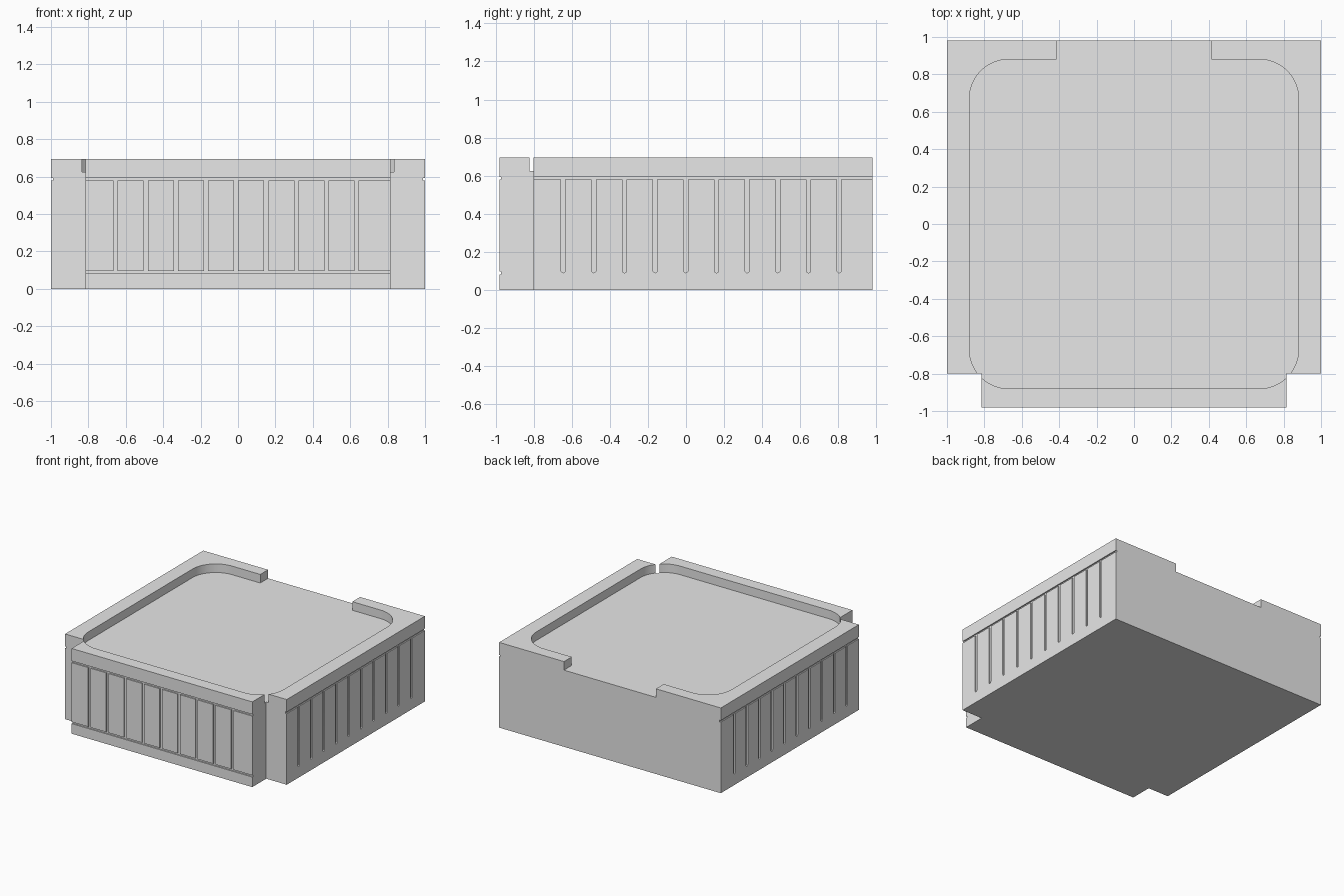
import bpy
import bmesh
from math import cos, sin, radians

old = bpy.data.objects.get("Cube")
if old:
    bpy.data.objects.remove(old, do_unlink=True)

TOP, FLOOR = 0.695, 0.625      # rim height and tray floor height
BACK, STEP = 0.98, -0.80       # rear face and the shoulder behind the front panel
PANEL = 0.815                  # half width of the front panel
DEPTH, HALF = 0.01, 0.011      # groove depth and half width
PITCH = 0.161                  # groove spacing
LOW, HIGH = 0.089, 0.586       # centre heights of the horizontal grooves

grey = bpy.data.materials.new("plain_grey")
grey.use_nodes = True
colour = (0.8, 0.8, 0.8, 1)
grey.diffuse_color = colour
grey.node_tree.nodes["Principled BSDF"].inputs["Base Color"].default_value = colour


def along_z(u, v, w):
    return (u, v, w)


def along_x(u, v, w):
    return (w, u, v)


def prism(bm, outline, start, end, place=along_z):
    """Extrude a 2D outline between two positions on one axis."""
    face = bm.faces.new([bm.verts.new(place(u, v, start)) for u, v in outline])
    geom = bmesh.ops.extrude_face_region(bm, geom=[face])["geom"]
    shift = place(0, 0, end - start)
    bmesh.ops.translate(bm, vec=shift, verts=[g for g in geom if isinstance(g, bmesh.types.BMVert)])


def box(bm, x, y, z):
    prism(bm, [(x[0], y[0]), (x[1], y[0]), (x[1], y[1]), (x[0], y[1])], *z)


def finish(name, bm):
    bmesh.ops.recalc_face_normals(bm, faces=bm.faces)
    mesh = bpy.data.meshes.new(name)
    bm.to_mesh(mesh)
    bm.free()
    mesh.materials.append(grey)
    obj = bpy.data.objects.new(name, mesh)
    bpy.context.collection.objects.link(obj)
    return obj


def arc(cx, cy, r, start, end, steps):
    angles = [radians(start + (end - start) * i / steps) for i in range(steps + 1)]
    return [(cx + r * cos(a), cy + r * sin(a)) for a in angles]


def carve(target, name, bm):
    """Subtract the cutter and remove it afterwards."""
    cutter = finish(name, bm)
    cutter.hide_render = True
    mod = target.modifiers.new(name, "BOOLEAN")
    mod.operation, mod.solver, mod.object = "DIFFERENCE", "EXACT", cutter
    bpy.context.view_layer.objects.active = target
    bpy.ops.object.modifier_apply(modifier=mod.name)
    bpy.data.objects.remove(cutter, do_unlink=True)


# Solid body with a narrower front panel
bm = bmesh.new()
half_plan = [(PANEL, -BACK), (PANEL, STEP), (1, STEP), (1, BACK)]
prism(bm, half_plan + [(-x, y) for x, y in reversed(half_plan)], 0, TOP)
body = finish("tray_body", bm)

# Rounded tray recess, open through the middle of the back rim
bm = bmesh.new()
edge, radius = 0.88, 0.21
c = edge - radius
outline = []
for sx, sy, angle in ((-1, 1, 90), (-1, -1, 180), (1, -1, 270), (1, 1, 360)):
    outline += arc(c * sx, c * sy, radius, angle, angle + 90, 16)
outline += [(0.415, edge), (0.415, 1.2), (-0.415, 1.2), (-0.415, edge)]
prism(bm, outline, FLOOR, 1)
carve(body, "tray_recess", bm)

# Upright grooves: square ones on the front, round-bottomed ones on the sides
bm = bmesh.new()
for i in range(-4, 5):
    x = PITCH * i - 0.01
    box(bm, (x - HALF, x + HALF), (-1.1, DEPTH - BACK), (LOW, HIGH))
for i in range(10):
    y = PITCH * i - 0.645
    slot = arc(y, 0.09 + HALF, HALF, 180, 360, 6) + [(y + HALF, HIGH), (y - HALF, HIGH)]
    for side in (-1, 1):
        prism(bm, slot, side * (1 - DEPTH), side * 1.1, along_x)
carve(body, "upright_grooves", bm)

# Horizontal grooves: two on the front panel, one along each side
bm = bmesh.new()
for z in (LOW, HIGH):
    box(bm, (-0.9, 0.9), (-1.1, DEPTH - BACK), (z - 0.007, z + 0.007))
for side in (-1, 1):
    box(bm, sorted((side * (1 - DEPTH), side * 1.1)), (STEP - 0.1, 1.1), (HIGH - 0.007, HIGH + 0.007))
carve(body, "horizontal_grooves", bm)

# Smooth the curved walls and keep every edge sharp
bpy.ops.object.select_all(action="DESELECT")
body.select_set(True)
bpy.context.view_layer.objects.active = body
bpy.ops.object.shade_smooth_by_angle(angle=radians(30))
